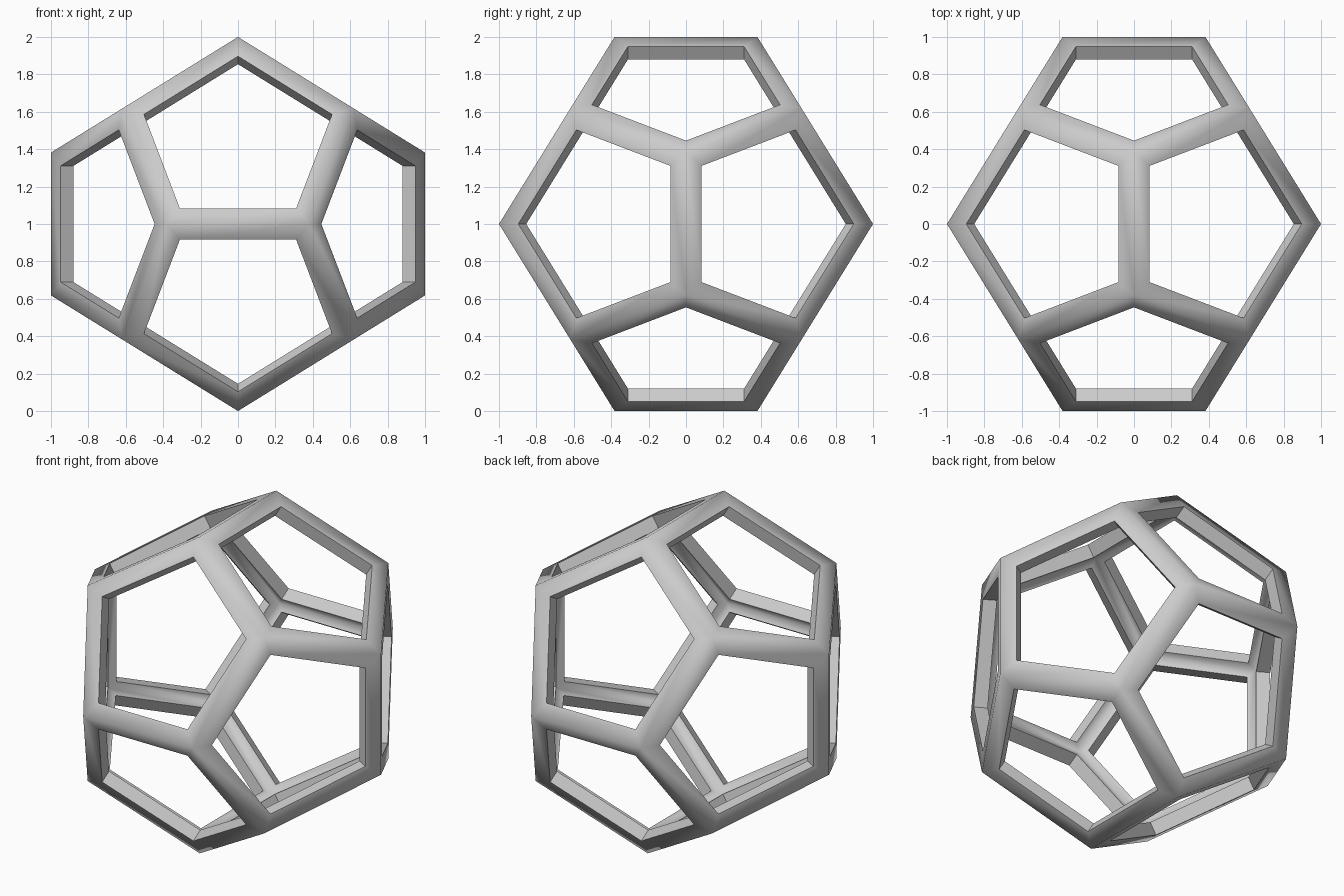
import bpy, bmesh, math

if "Cube" in bpy.data.objects:
    bpy.data.objects.remove(bpy.data.objects["Cube"])

B = (math.sqrt(5) - 1) / 2      # cube corner coordinate
A = B * B                       # half edge length

# Solid dodecahedron: cube corners plus one edge over each cube side
bm = bmesh.new()
S = (-1, 1)
for s in S:
    for t in S:
        for u in S:
            bm.verts.new((s * B, t * B, u * B))
        bm.verts.new((0, s * A, t))
        bm.verts.new((s * A, t, 0))
        bm.verts.new((t, 0, s * A))
bmesh.ops.convex_hull(bm, input=bm.verts[:])
bmesh.ops.dissolve_limit(bm, angle_limit=math.radians(5), verts=bm.verts[:], edges=bm.edges[:])
bmesh.ops.recalc_face_normals(bm, faces=bm.faces[:])

# Pentagonal openings
panels = bm.faces[:]
bmesh.ops.inset_individual(bm, faces=panels, thickness=0.098, use_even_offset=True)
openings = [f for f in bm.faces if len(f.verts) == 5]
bmesh.ops.delete(bm, geom=openings, context='FACES')
bmesh.ops.translate(bm, verts=bm.verts[:], vec=(0, 0, 1))

mesh = bpy.data.meshes.new("dodecahedron_frame")
bm.to_mesh(mesh)
bm.free()
frame = bpy.data.objects.new("dodecahedron_frame", mesh)
bpy.context.collection.objects.link(frame)
bpy.context.view_layer.objects.active = frame
frame.select_set(True)

# Frame thickness, inward
mod = frame.modifiers.new("thickness", 'SOLIDIFY')
mod.thickness = 0.081
mod.offset = -1
mod.use_even_offset = True
mod.use_quality_normals = True
bpy.ops.object.modifier_apply(modifier=mod.name)

# Soft outer ridges, crisp opening walls
bpy.ops.object.shade_smooth_by_angle(angle=math.radians(68))
